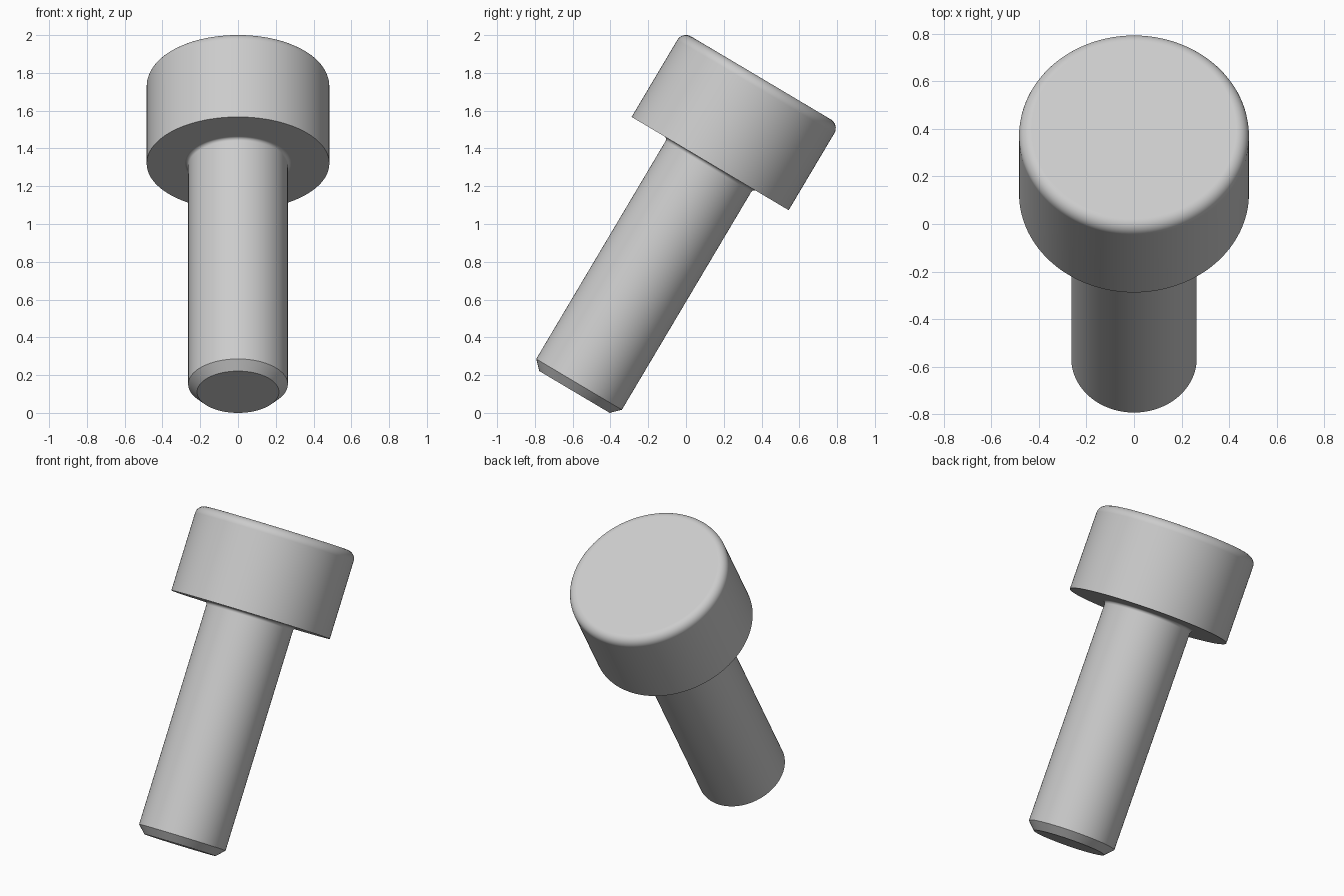
import bpy, bmesh
from math import sin, cos, pi, radians
from mathutils import Matrix, Vector

if "Cube" in bpy.data.objects:
    bpy.data.objects.remove(bpy.data.objects["Cube"], do_unlink=True)

TILT = radians(30.7)
SEGMENTS = 128
HEAD_R, HEAD_H, HEAD_ROUND = 0.4835, 0.527, 0.053
SHANK_R, SHANK_L, CHAMFER, FILLET = 0.2637, 1.4065, 0.047, 0.018

steel = bpy.data.materials.new("plain steel grey")
steel.use_nodes = True
colour = (0.6, 0.6, 0.6, 1)
steel.diffuse_color = colour
steel.node_tree.nodes["Principled BSDF"].inputs["Base Color"].default_value = colour


def arc(cx, cz, r, start, end, steps=8):
    """Points of a rounded corner in the profile plane."""
    angles = [radians(start + (end - start) * i / steps) for i in range(steps + 1)]
    return [(cx + r * cos(a), cz + r * sin(a)) for a in angles]


def lathe(name, profile, cap_start=False, cap_end=False):
    """Turn a (radius, height) profile, listed from bottom to top, around z."""
    bm = bmesh.new()
    rings = [[bm.verts.new((r * cos(2 * pi * i / SEGMENTS), r * sin(2 * pi * i / SEGMENTS), z))
              for i in range(SEGMENTS)] for r, z in profile]
    for low, high in zip(rings, rings[1:]):
        for i in range(SEGMENTS):
            j = (i + 1) % SEGMENTS
            bm.faces.new((low[i], low[j], high[j], high[i]))
    if cap_start:
        bm.faces.new(rings[0][::-1])
    if cap_end:
        bm.faces.new(rings[-1])
    mesh = bpy.data.meshes.new(name)
    bm.to_mesh(mesh)
    bm.free()
    mesh.materials.append(steel)
    obj = bpy.data.objects.new(name, mesh)
    bpy.context.collection.objects.link(obj)
    return obj


# Head: flat underside, straight wall, rounded top rim, flat top
head = lathe("screw_head",
             [(SHANK_R + FILLET, 0), (HEAD_R, 0)]
             + arc(HEAD_R - HEAD_ROUND, HEAD_H - HEAD_ROUND, HEAD_ROUND, 0, 90),
             cap_end=True)

# Shank: chamfered tip, straight wall, small fillet under the head
shank = lathe("screw_shank",
              [(SHANK_R - CHAMFER, -SHANK_L), (SHANK_R, CHAMFER - SHANK_L)]
              + arc(SHANK_R + FILLET, -FILLET, FILLET, 180, 90),
              cap_start=True)

# Lean the screw back, then centre it and stand it on the floor
parts = [head, shank]
for obj in parts:
    obj.data.transform(Matrix.Rotation(-TILT, 4, "X"))
points = [v.co for obj in parts for v in obj.data.vertices]
ys = [p.y for p in points]
shift = Vector((0, -(min(ys) + max(ys)) / 2, -min(p.z for p in points)))
for obj in parts:
    obj.data.transform(Matrix.Translation(shift))
    bpy.ops.object.select_all(action="DESELECT")
    obj.select_set(True)
    bpy.context.view_layer.objects.active = obj
    bpy.ops.object.shade_smooth_by_angle(angle=radians(30))
    normals = obj.modifiers.new("Even normals", "WEIGHTED_NORMAL")
    normals.keep_sharp = True
